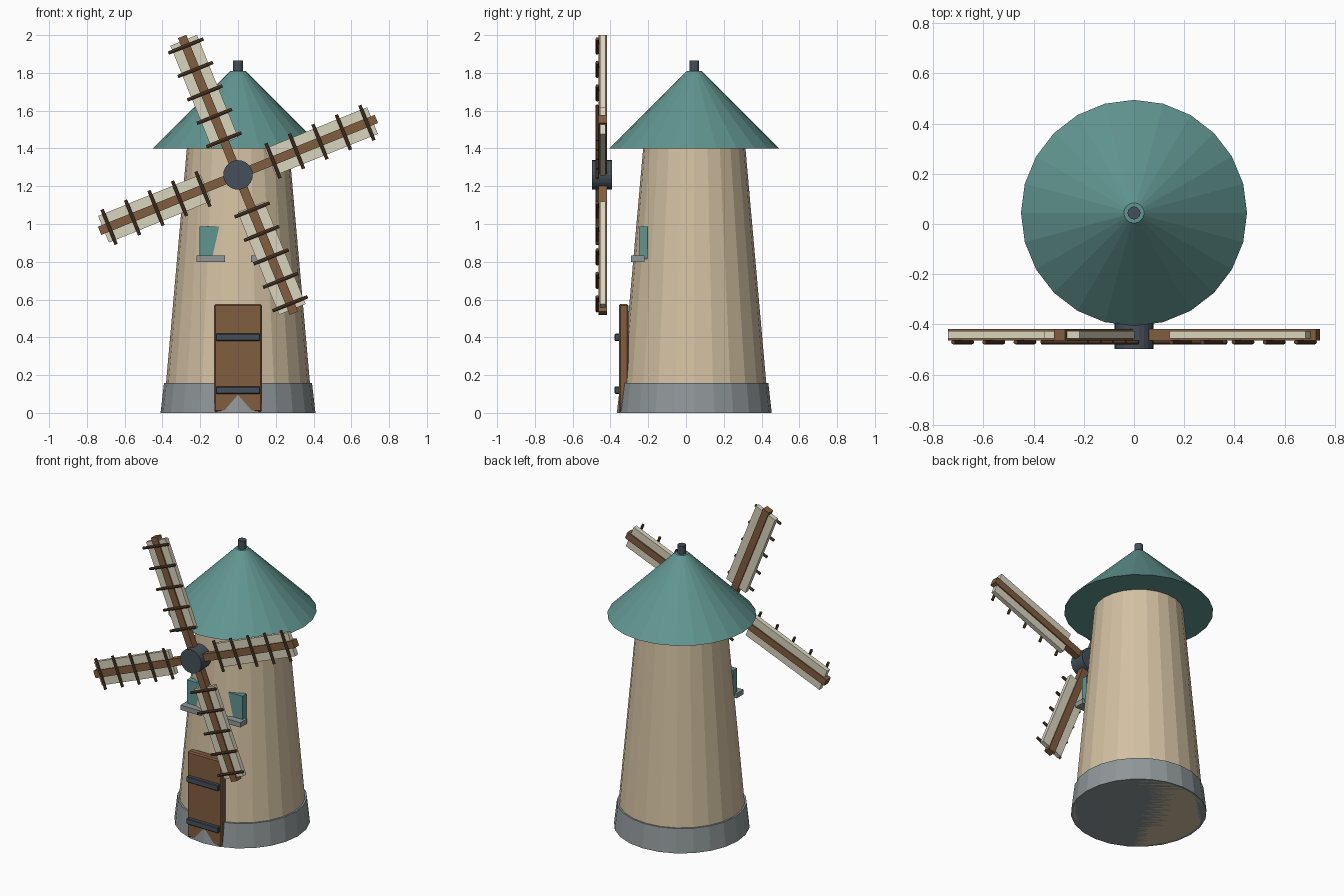
import bpy, bmesh
from math import radians, pi
from mathutils import Matrix, Vector

if "Cube" in bpy.data.objects:
    bpy.data.objects.remove(bpy.data.objects["Cube"])

YC = 0.044   # tower axis


def mat(name, r, g, b):
    m = bpy.data.materials.new(name)
    m.diffuse_color = (r, g, b, 1)
    m.use_nodes = True
    m.node_tree.nodes["Principled BSDF"].inputs["Base Color"].default_value = m.diffuse_color
    return m


PLASTER = mat("plaster", 0.65, 0.53, 0.36)
TEAL = mat("teal", 0.12, 0.30, 0.28)
STONE = mat("stone", 0.28, 0.31, 0.32)
WOOD = mat("wood", 0.22, 0.11, 0.05)
DARK_WOOD = mat("dark_wood", 0.12, 0.06, 0.03)
IRON = mat("iron", 0.06, 0.08, 0.10)
CLOTH = mat("cloth", 0.70, 0.66, 0.52)


def finish(name, bm, material, matrix, bevel=0):
    bm.transform(matrix)
    me = bpy.data.meshes.new(name)
    bm.to_mesh(me)
    bm.free()
    me.materials.append(material)
    ob = bpy.data.objects.new(name, me)
    bpy.context.collection.objects.link(ob)
    if bevel:
        mod = ob.modifiers.new("bevel", 'BEVEL')
        mod.width, mod.segments = bevel, 1
    return ob


def box(name, lo, hi, material, matrix=Matrix(), bevel=0):
    lo, hi = Vector(lo), Vector(hi)
    bm = bmesh.new()
    bmesh.ops.create_cube(bm, size=1)
    bmesh.ops.scale(bm, vec=hi - lo, verts=bm.verts)
    bmesh.ops.translate(bm, vec=(lo + hi) / 2, verts=bm.verts)
    return finish(name, bm, material, matrix, bevel)


def cone(name, r1, r2, z1, z2, sides, material, matrix):
    bm = bmesh.new()
    bmesh.ops.create_cone(bm, cap_ends=True, segments=sides, radius1=r1, radius2=r2, depth=z2 - z1)
    bmesh.ops.translate(bm, vec=(0, 0, (z1 + z2) / 2), verts=bm.verts)
    return finish(name, bm, material, matrix)


# tower, plinth, cap roof, finial
axis = Matrix.Translation((0, YC, 0))
cone("plinth", 0.41, 0.392, 0, 0.157, 24, STONE, axis)
cone("tower", 0.395, 0.27, 0, 1.41, 24, PLASTER, axis)
cone("roof", 0.45, 0.04, 1.40, 1.81, 24, TEAL, axis)
cone("finial", 0.026, 0.026, 1.79, 1.865, 12, IRON, axis)

# door with iron straps
box("door", (-0.126, -0.355, 0.005), (0.126, -0.305, 0.577), WOOD, bevel=0.008)
for i, z in enumerate((0.12, 0.40)):
    box(f"door_strap_{i}", (-0.117, -0.378, z - 0.019), (0.117, -0.35, z + 0.019), IRON, bevel=0.004)

# windows and sills, mirrored
for side, s in (("left", -1), ("right", 1)):
    at = Matrix.Translation((s * 0.145, 0, 0))
    box(f"window_{side}", (-0.06, -0.245, 0.815), (0.06, -0.203, 0.987), TEAL, at)
    box(f"sill_{side}", (-0.075, -0.29, 0.80), (0.075, -0.22, 0.832), STONE, at)

# hub
hub = Matrix.Translation((0, -0.445, 1.26))
cone("hub", 0.078, 0.078, -0.052, 0.052, 24, IRON, hub @ Matrix.Rotation(pi / 2, 4, 'X'))

# four sails: local +x runs outward along the arm
for k in range(4):
    m = Matrix.Translation((0, -0.44, 1.26)) @ Matrix.Rotation(-radians(22 + 90 * k), 4, 'Y')
    box(f"sail_arm_{k}", (0, -0.023, -0.0235), (0.79, 0.023, 0.0235), WOOD, m)
    box(f"sail_cloth_{k}", (0.183, -0.015, -0.076), (0.768, 0.015, 0.076), CLOTH, m)
    for j in range(5):
        cone(f"sail_rung_{k}_{j}", 0.009, 0.009, -0.1, 0.1, 8, DARK_WOOD,
             m @ Matrix.Translation((0.2 + 0.134 * j, -0.03, 0)))
